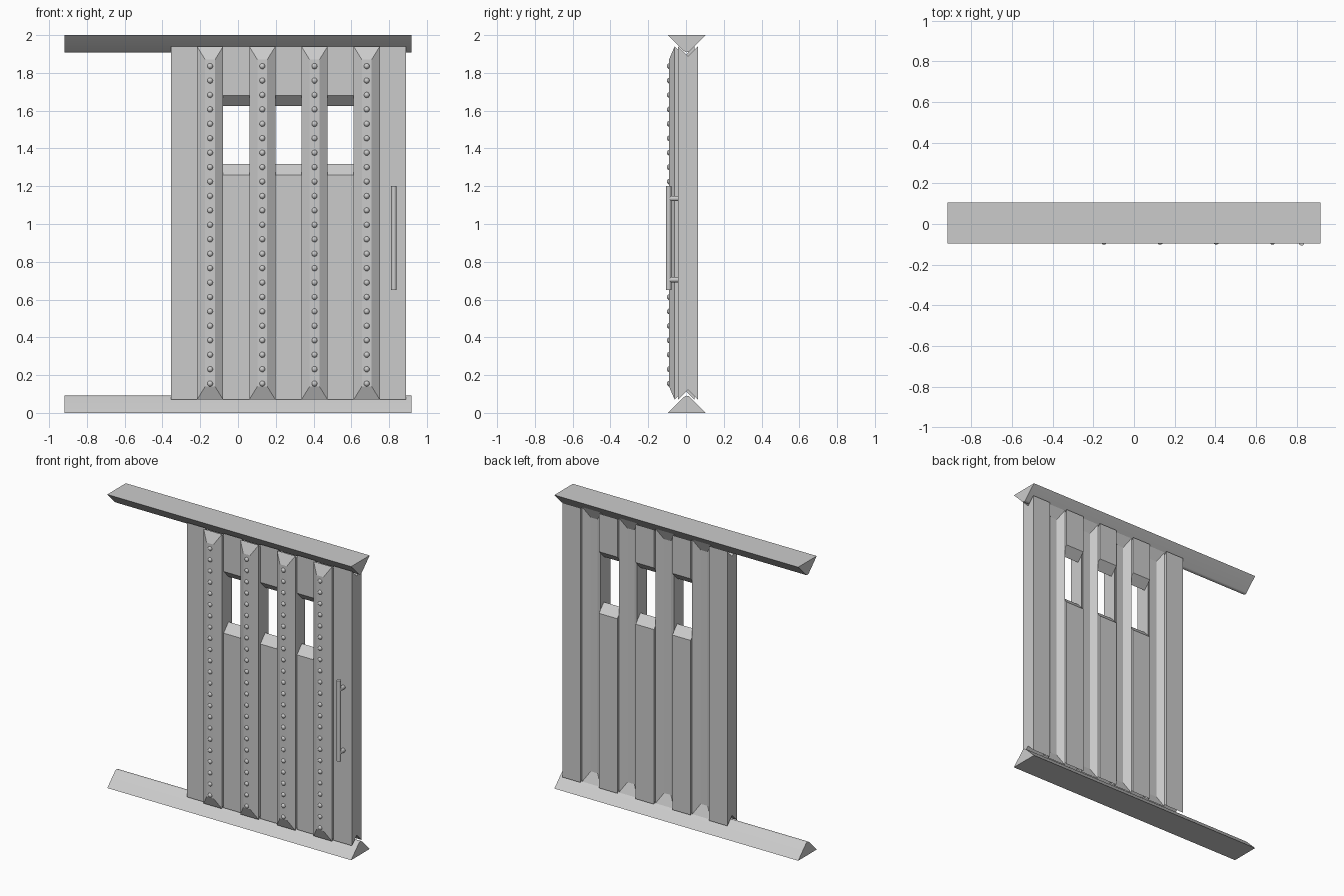
import bpy, bmesh, math
from mathutils import Matrix

if "Cube" in bpy.data.objects:
    bpy.data.objects.remove(bpy.data.objects["Cube"])

STRIP = 0.1382            # width of every vertical strip
LEFT = -0.355             # left edge of the door
Z0, Z1 = 0.07, 1.94       # door bottom and top
HALF = 0.0525             # half the door thickness
PANEL_Y, RIB_Y = 0.01, -0.0075
RAIL_Y = 0.005


def make_object(name, bm, smooth=False):
    bmesh.ops.recalc_face_normals(bm, faces=bm.faces)
    mesh = bpy.data.meshes.new(name)
    bm.to_mesh(mesh)
    bm.free()
    obj = bpy.data.objects.new(name, mesh)
    bpy.context.collection.objects.link(obj)
    if smooth:
        bpy.ops.object.select_all(action='DESELECT')
        obj.select_set(True)
        bpy.context.view_layer.objects.active = obj
        bpy.ops.object.shade_smooth_by_angle(angle=math.radians(35))
    return obj


def extrude_x(name, profile, x0, x1, smooth=False):
    """Extrude a (y, z) profile along x."""
    bm = bmesh.new()
    face = bm.faces.new([bm.verts.new((x0, y, z)) for y, z in profile])
    moved = bmesh.ops.extrude_face_region(bm, geom=[face])['geom']
    verts = [g for g in moved if isinstance(g, bmesh.types.BMVert)]
    bmesh.ops.translate(bm, verts=verts, vec=(x1 - x0, 0, 0))
    if not any(len(f.verts) > 4 and f is face for f in bm.faces):
        bmesh.ops.holes_fill(bm, edges=bm.edges)
    return make_object(name, bm, smooth)


def panel(name, i, z0, tip0, z1, tip1):
    """Flat strip whose ends fold to a ridge or a V groove at mid thickness."""
    f, b = PANEL_Y - HALF, PANEL_Y + HALF
    profile = [(f, z0), (PANEL_Y, tip0), (b, z0), (b, z1), (PANEL_Y, tip1), (f, z1)]
    extrude_x(name, profile, LEFT + i * STRIP, LEFT + (i + 1) * STRIP)


# Triangular rails with rounded ridges; the top one mirrors the bottom one
r = 0.022
arc = [(RAIL_Y + r * math.sin(a), 0.1 - r * math.sqrt(2) + r * math.cos(a))
       for a in [math.radians(45 - 15 * k) for k in range(7)]]
rail = [(RAIL_Y - 0.1, 0), (RAIL_Y + 0.1, 0)] + arc
extrude_x("bottom_rail", rail, -0.919, 0.919, True)
extrude_x("top_rail", [(y, 2 - z) for y, z in rail], -0.919, 0.919, True)

# Flat panels: full height at the sides, split by windows in the middle
for i in (0, 8):
    panel("side_panel", i, Z0, Z0 + HALF, Z1, Z1 - HALF)
for i in (2, 4, 6):
    panel("lower_panel", i, Z0, Z0 + HALF, 1.26, 1.317)
    panel("upper_panel", i, 1.68, 1.625, Z1, Z1 - HALF)


# Pressed ribs: raised at the front, hollowed the same way at the back
def rib(xc):
    bm = bmesh.new()

    def loop(hx, dz, y):
        return [bm.verts.new((xc + sx * hx, y, z)) for sx, z in
                ((-1, Z0 + dz), (1, Z0 + dz), (1, Z1 - dz), (-1, Z1 - dz))]
    hw = STRIP / 2
    front_top = loop(0.026, 0.07, RIB_Y - HALF - 0.03)
    front = loop(hw, 0, RIB_Y - HALF)
    notch = loop(hw, HALF, RIB_Y)
    back = loop(hw, 0, RIB_Y + HALF)
    back_top = loop(0.026, 0.07, RIB_Y + HALF - 0.03)
    bm.faces.new(front_top)
    bm.faces.new(back_top)
    rings = [front_top, front, notch, back, back_top]
    for a, b in zip(rings, rings[1:]):
        for k in range(4):
            n = (k + 1) % 4
            bm.faces.new((a[k], a[n], b[n], b[k]))
    make_object("rib", bm)


# Rows of round studs down each rib
def studs(xc):
    bm = bmesh.new()
    for k in range(23):
        bmesh.ops.create_uvsphere(
            bm, u_segments=16, v_segments=8, radius=0.0155,
            matrix=Matrix.Translation((xc, -0.086, 0.155 + k * 0.0764)))
    make_object("rib_studs", bm, True)


for i in (1, 3, 5, 7):
    centre = LEFT + (i + 0.5) * STRIP
    rib(centre)
    studs(centre)


# Handle bar and its two posts
def cylinder(name, radius, length, centre, rot):
    bm = bmesh.new()
    bmesh.ops.create_cone(bm, cap_ends=True, segments=24, radius1=radius, radius2=radius,
                          depth=length, matrix=Matrix.Translation(centre) @ rot)
    make_object(name, bm, True)


cylinder("handle_bar", 0.014, 0.55, (0.825, -0.092, 0.925), Matrix())
for z in (0.705, 1.135):
    cylinder("handle_post", 0.014, 0.052, (0.825, -0.066, z), Matrix.Rotation(math.pi / 2, 4, 'X'))
